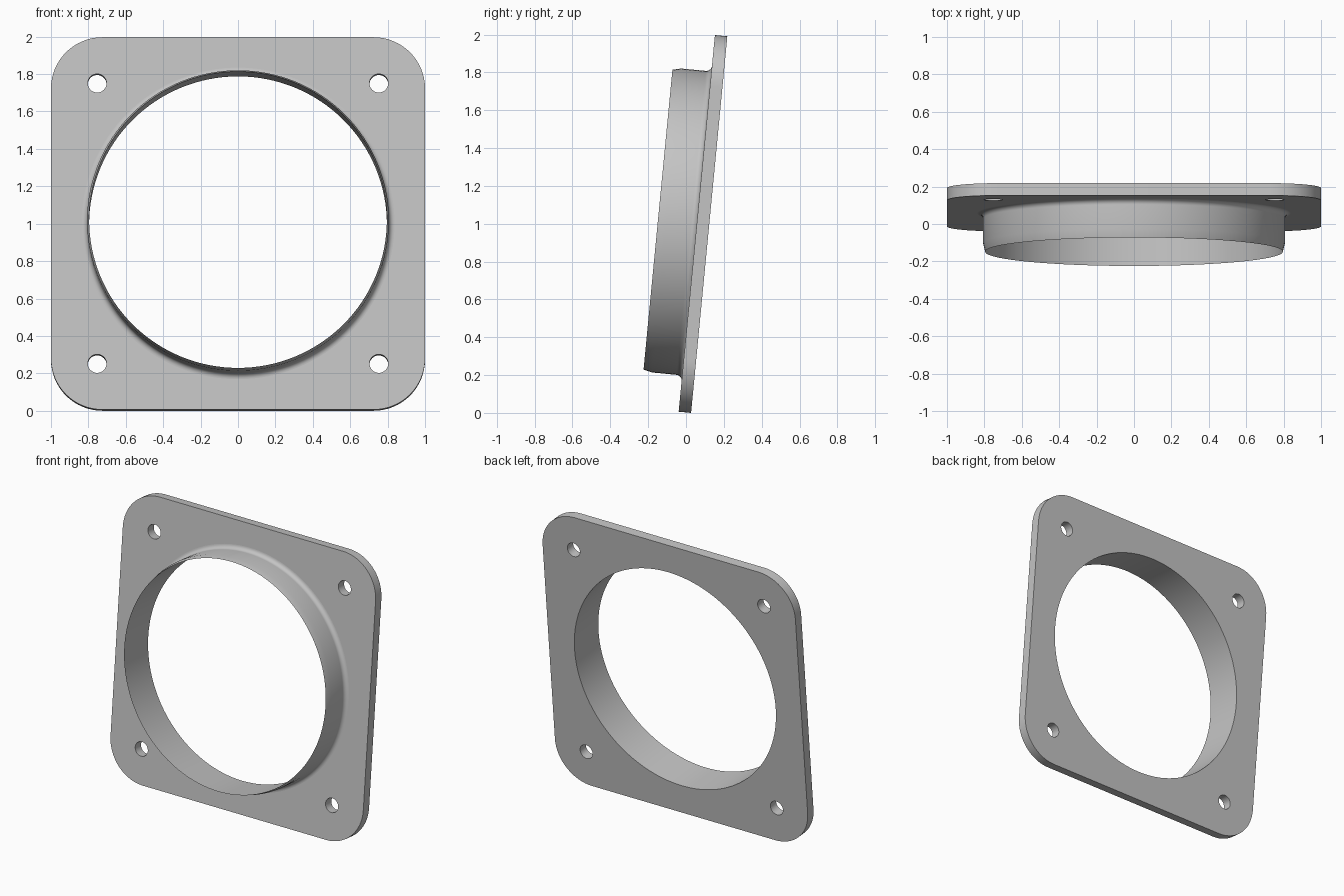
import bpy, bmesh
from math import sin, cos, pi, radians
from mathutils import Matrix

cube = bpy.data.objects.get("Cube")
if cube:
    bpy.data.objects.remove(cube, do_unlink=True)

SEGMENTS = 128
BORE = 0.796          # inner radius of the opening
COLLAR = 0.807        # outer radius of the collar
DEPTH = 0.206         # collar length in front of the plate
THICKNESS = 0.066
CORNER = 0.275
FILLET = 0.03

# Local frame: x right, y up the plate, z out of the plate's front face
TILT = Matrix.Translation((0, 0.057, 1.0017)) @ Matrix.Rotation(radians(84.5), 4, 'X')

grey = bpy.data.materials.new("light grey")
grey.use_nodes = True
colour = (0.55, 0.55, 0.55, 1)
grey.diffuse_color = colour
grey.node_tree.nodes["Principled BSDF"].inputs["Base Color"].default_value = colour


def circle(radius, cx=0, cy=0, count=SEGMENTS):
    return [(cx + radius * cos(2 * pi * i / count), cy + radius * sin(2 * pi * i / count))
            for i in range(count)]


def rounded_square(half, radius, steps=16):
    points = []
    for quarter, (sx, sy) in enumerate([(1, 1), (-1, 1), (-1, -1), (1, -1)]):
        for i in range(steps + 1):
            a = (quarter + i / steps) * pi / 2
            points.append((sx * (half - radius) + radius * cos(a),
                           sy * (half - radius) + radius * sin(a)))
    return points


def finish(name, bm):
    mesh = bpy.data.meshes.new(name)
    bm.to_mesh(mesh)
    bm.free()
    mesh.materials.append(grey)
    obj = bpy.data.objects.new(name, mesh)
    bpy.context.collection.objects.link(obj)
    obj.matrix_world = TILT
    bpy.ops.object.select_all(action='DESELECT')
    obj.select_set(True)
    bpy.context.view_layer.objects.active = obj
    bpy.ops.object.shade_smooth_by_angle(angle=radians(30))


# Mounting plate: rounded square with the bore and four screw holes
loops = [rounded_square(1, CORNER), circle(BORE)]
loops += [circle(0.05, sx * 0.753, sy * 0.753, 32) for sx in (-1, 1) for sy in (-1, 1)]
bm = bmesh.new()
edges = []
for loop in loops:
    verts = [bm.verts.new((x, y, 0)) for x, y in loop]
    edges += [bm.edges.new((verts[i - 1], verts[i])) for i in range(len(verts))]
bmesh.ops.triangle_fill(bm, use_beauty=True, use_dissolve=False, edges=edges, normal=(0, 0, 1))
back = bmesh.ops.extrude_face_region(bm, geom=bm.faces[:], use_keep_orig=True)["geom"]
bmesh.ops.translate(bm, vec=(0, 0, -THICKNESS),
                    verts=[g for g in back if isinstance(g, bmesh.types.BMVert)])
bmesh.ops.recalc_face_normals(bm, faces=bm.faces[:])
finish("mounting_plate", bm)

# Collar: fillet at the plate, straight wall, tapered lip, straight bore
profile = [(COLLAR + FILLET * (1 - sin(a)), FILLET * (1 - cos(a)))
           for a in (i * pi / 16 for i in range(9))]
profile += [(COLLAR, DEPTH - 0.045), (BORE, DEPTH), (BORE, 0)]
bm = bmesh.new()
rings = [[bm.verts.new((x, y, z)) for x, y in circle(r)] for r, z in profile]
for lower, upper in zip(rings, rings[1:]):
    for i in range(SEGMENTS):
        bm.faces.new((lower[i - 1], lower[i], upper[i], upper[i - 1]))
finish("collar", bm)
